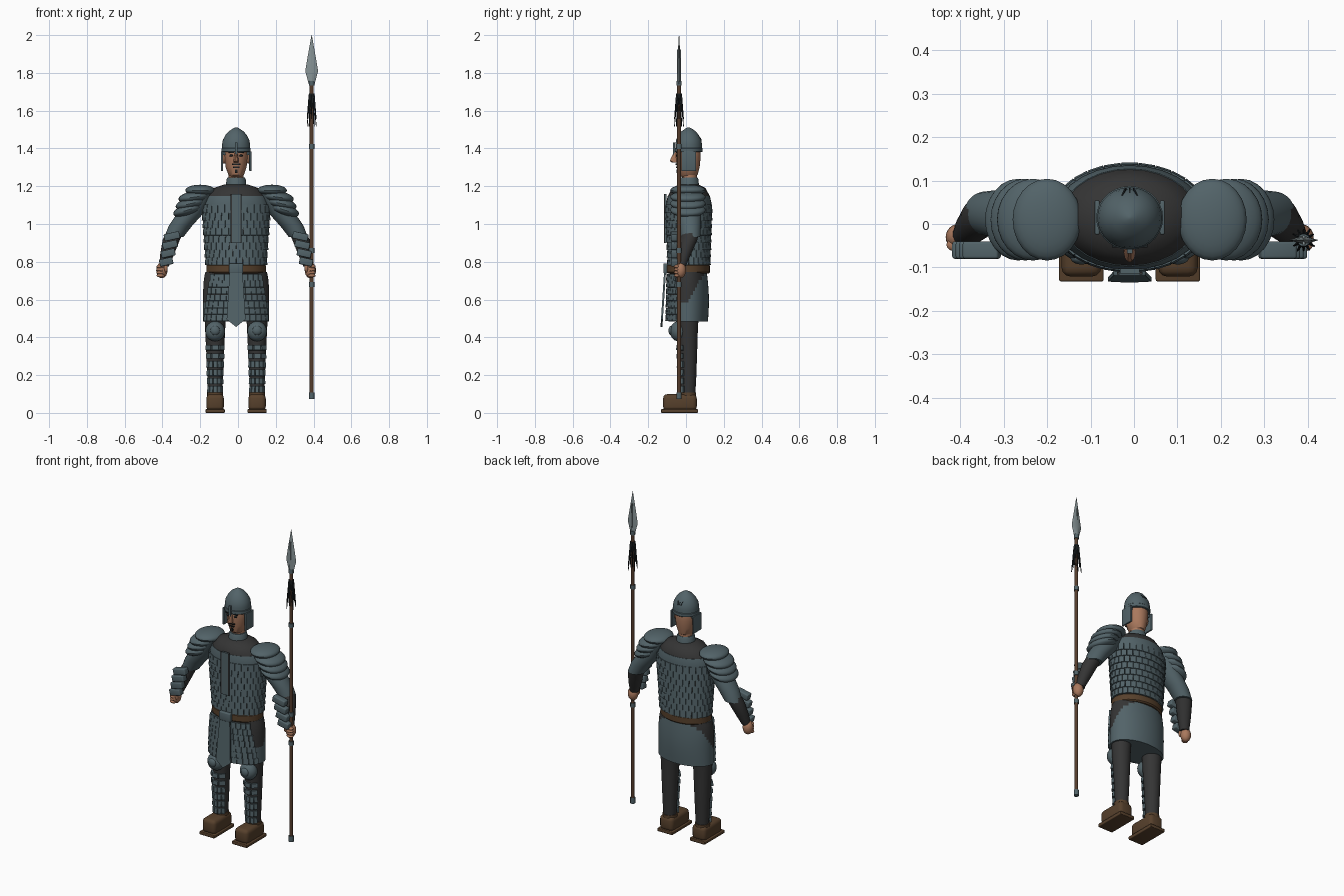
import bpy, bmesh, math
from mathutils import Matrix, Vector

cube = bpy.data.objects.get("Cube")
if cube:
    bpy.data.objects.remove(cube, do_unlink=True)

CX = -0.01          # body centre line
made = []


def colour(name, r, g, b):
    m = bpy.data.materials.new(name)
    m.use_nodes = True
    m.diffuse_color = (r, g, b, 1)
    m.node_tree.nodes["Principled BSDF"].inputs["Base Color"].default_value = (r, g, b, 1)
    return m


STEEL = colour("blue_grey_steel", 0.085, 0.125, 0.14)
CLOTH = colour("dark_cloth", 0.035, 0.035, 0.035)
LEATHER = colour("brown_leather", 0.095, 0.052, 0.025)
SKIN = colour("skin", 0.40, 0.19, 0.11)
BLADE = colour("bright_blade", 0.24, 0.29, 0.30)
WOOD = colour("shaft_wood", 0.09, 0.045, 0.025)
BLACK = colour("near_black", 0.012, 0.016, 0.018)


def finish(name, bm, *mats):
    bmesh.ops.recalc_face_normals(bm, faces=bm.faces)
    mesh = bpy.data.meshes.new(name)
    bm.to_mesh(mesh)
    bm.free()
    for m in mats:
        mesh.materials.append(m)
    ob = bpy.data.objects.new(name, mesh)
    bpy.context.collection.objects.link(ob)
    made.append(ob)
    return ob


def loft(name, rings, mat, n=28, turn=0.0):
    """Skin horizontal ellipses given as (x, y, z, rx, ry)."""
    bm = bmesh.new()
    loops = []
    for x, y, z, rx, ry in rings:
        angles = [turn + math.tau * i / n for i in range(n)]
        loops.append([bm.verts.new((x + rx * math.cos(a), y + ry * math.sin(a), z)) for a in angles])
    for lo, hi in zip(loops, loops[1:]):
        for i in range(n):
            j = (i + 1) % n
            bm.faces.new((lo[i], lo[j], hi[j], hi[i]))
    bm.faces.new(loops[0])
    bm.faces.new(loops[-1])
    return finish(name, bm, mat)


def add_box(bm, pos, size, rot=Matrix()):
    bmesh.ops.create_cube(bm, size=1, matrix=Matrix.Translation(pos) @ rot @ Matrix.Diagonal((*size, 1)))


def box(name, pos, size, mat, rot=Matrix(), bevel=0.0):
    bm = bmesh.new()
    add_box(bm, pos, size, rot)
    if bevel:
        bmesh.ops.bevel(bm, geom=bm.edges[:], offset=bevel, segments=3, profile=0.5, affect='EDGES')
    return finish(name, bm, mat)


def ball(name, pos, size, mat, rot=Matrix()):
    bm = bmesh.new()
    bmesh.ops.create_uvsphere(bm, u_segments=24, v_segments=14, radius=1,
                              matrix=Matrix.Translation(pos) @ rot @ Matrix.Diagonal((*size, 1)))
    return finish(name, bm, mat)


def plate_row(bm, x, y, z, rx, ry, start, end, n, h, thick=0.012, tilt=5):
    """Plates standing along an elliptical arc, angles in degrees."""
    step = math.radians(end - start) / n
    for i in range(n):
        a = math.radians(start) + step * (i + 0.5)
        c, s = math.cos(a), math.sin(a)
        width = step * math.hypot(rx * s, ry * c) * 0.95
        rot = Matrix.Rotation(math.atan2(s / ry, c / rx), 4, 'Z') @ Matrix.Rotation(math.radians(-tilt), 4, 'Y')
        add_box(bm, (x + rx * c, y + ry * s, z), (thick, width, h), rot)


def rod(name, x, y, z0, z1, r, mat, n=14):
    return loft(name, [(x, y, z0, r, r), (x, y, z1, r, r)], mat, n)


# Torso, scale coat and collar
loft("torso", [(CX, 0.015, z, rx, ry) for z, rx, ry in (
    (0.74, 0.15, 0.102), (0.9, 0.16, 0.11), (1.1, 0.17, 0.115), (1.15, 0.155, 0.11),
    (1.19, 0.12, 0.088), (1.21, 0.06, 0.05))], CLOTH)
loft("chest_band", [(CX, 0.015, z, rx, ry) for z, rx, ry in (
    (1.08, 0.172, 0.118), (1.11, 0.174, 0.12), (1.147, 0.158, 0.112))], STEEL)
bm = bmesh.new()
ROWS = 8
for k in range(ROWS):
    t = k / (ROWS - 1)
    off = 6.4 * (k % 2)
    plate_row(bm, CX, 0.015, 0.805 + 0.275 * t, 0.157 + 0.019 * t, 0.108 + 0.01 * t, off, off + 360, 28, 0.044)
finish("coat_scales", bm, STEEL)
box("coat_placket", (CX, -0.108, 1.03), (0.045, 0.012, 0.26), STEEL)
for s in (-1, 1):
    box("placket_edge", (CX + s * 0.026, -0.113, 1.03), (0.006, 0.006, 0.26), CLOTH)
loft("collar", [(CX, 0.015, z, r, r) for z, r in ((1.19, 0.055), (1.235, 0.051), (1.245, 0.046))], STEEL)

# Belt and buckle
loft("belt", [(CX, 0.012, z, rx, ry) for z, rx, ry in (
    (0.738, 0.15, 0.108), (0.745, 0.158, 0.115), (0.78, 0.158, 0.115), (0.788, 0.15, 0.108))], LEATHER)
box("buckle", (CX, -0.108, 0.765), (0.075, 0.024, 0.052), STEEL, bevel=0.005)

# Skirt: steel cloth with dark upper side panels
skirt_rings = []
for k in range(14):
    t = k / 13
    skirt_rings.append((CX, 0.012, 0.483 + 0.262 * t, 0.175 - 0.012 * t ** 6,
                        0.104 + 0.008 * math.sin(math.pi * t) - 0.006 * t))
skirt = loft("skirt", skirt_rings, STEEL, 56)
skirt.data.materials.append(CLOTH)
for p in skirt.data.polygons:
    if abs(p.normal.z) < 0.9 and p.center.z > 0.575 + 1.7 * max(0, p.center.y):
        p.material_index = 1
bm = bmesh.new()
for k in range(7):
    t = k / 6
    spread = 70 - 20 * t
    plate_row(bm, CX, 0.012, 0.503 + 0.215 * t, 0.177, 0.114 - 0.004 * t, 270 - spread, 270 + spread,
              12 - k // 3, 0.034)
finish("skirt_scales", bm, STEEL)

# Pointed front flap
bm = bmesh.new()
outline = ((-0.034, 0.75), (0.034, 0.75), (0.05, 0.495), (0, 0.455), (-0.05, 0.495))
flap = bm.faces.new([bm.verts.new((CX + x, -0.135 + 0.065 * (z - 0.455), z)) for x, z in outline])
ext = bmesh.ops.extrude_face_region(bm, geom=[flap])
bmesh.ops.translate(bm, vec=(0, 0.01, 0), verts=[v for v in ext["geom"] if isinstance(v, bmesh.types.BMVert)])
finish("front_flap", bm, STEEL)

# Head and face
rod("neck", CX, 0.018, 1.2, 1.3, 0.04, SKIN, 20)
loft("head", [(CX, 0.012, z, rx, ry) for z, rx, ry in (
    (1.245, 0.025, 0.03), (1.26, 0.041, 0.05), (1.3, 0.055, 0.06), (1.35, 0.061, 0.065),
    (1.4, 0.062, 0.066), (1.44, 0.045, 0.05))], SKIN)
loft("nose", [(CX, y, z, rx, ry) for y, z, rx, ry in (
    (-0.055, 1.325, 0.013, 0.018), (-0.064, 1.333, 0.014, 0.024), (-0.052, 1.385, 0.006, 0.01))], SKIN, 10)
box("mouth", (CX, -0.049, 1.301), (0.034, 0.008, 0.007), BLACK)
box("moustache", (CX, -0.051, 1.316), (0.044, 0.009, 0.006), BLACK)
box("chin_beard", (CX, -0.045, 1.28), (0.014, 0.009, 0.018), BLACK)
for s in (-1, 1):
    ball("eye", (CX + s * 0.025, -0.046, 1.362), (0.011, 0.007, 0.006), BLACK)
    box("eyebrow", (CX + s * 0.026, -0.049, 1.378), (0.03, 0.009, 0.006), BLACK)
    ball("ear", (CX + s * 0.065, 0.015, 1.345), (0.012, 0.016, 0.026), SKIN)

# Helmet
loft("helmet_dome", [(CX, 0.014, z, r, r * 0.95) for z, r in (
    (1.385, 0.074), (1.42, 0.0745), (1.445, 0.07), (1.47, 0.057), (1.49, 0.04), (1.505, 0.018), (1.512, 0.004))],
     STEEL)
loft("helmet_rim", [(CX, 0.014, z, r, r * 0.95) for z, r in ((1.38, 0.074), (1.383, 0.077), (1.4, 0.077), (1.403, 0.074))],
     STEEL)
box("nose_guard", (CX, -0.063, 1.388), (0.013, 0.01, 0.085), STEEL)
for s in (-1, 1):
    box("cheek_plate", (CX + s * 0.075, 0.015, 1.332), (0.011, 0.078, 0.105), STEEL, bevel=0.003)
    box("cheek_strap", (CX + s * 0.066, 0.015, 1.375), (0.02, 0.05, 0.02), STEEL)
for s in (-1, 0, 1):
    box("helmet_mark", (CX + s * 0.013, 0.072, 1.457), (0.004, 0.006, 0.028), BLACK,
        Matrix.Rotation(s * 0.35, 4, 'Y') @ Matrix.Rotation(0.6, 4, 'X'))

# Limbs, built once for each side
for s in (-1, 1):
    side = "left_" if s > 0 else "right_"

    def at(x):
        return CX + s * x

    # Arm
    loft(side + "sleeve", [(at(x), y, z, rx, ry) for x, y, z, rx, ry in (
        (0.17, 0.01, 1.17, 0.05, 0.06), (0.24, 0.015, 1.06, 0.07, 0.066),
        (0.295, 0.022, 0.99, 0.062, 0.057), (0.33, 0.025, 0.93, 0.05, 0.05))], STEEL)
    loft(side + "forearm", [(at(x), y, z, r, r) for x, y, z, r in (
        (0.325, 0.025, 0.955, 0.045), (0.342, 0.015, 0.92, 0.046),
        (0.365, -0.01, 0.84, 0.037), (0.382, -0.028, 0.775, 0.026))], CLOTH)
    for k in range(4):
        box(side + "bracer_plate", (at(0.34 + 0.01 * k), -0.06, 0.935 - 0.045 * k), (0.084 - 0.004 * k, 0.04, 0.038),
            STEEL, Matrix.Rotation(s * 0.22, 4, 'Y'), bevel=0.006)

    # Hand with curled fingers
    ball(side + "palm", (at(0.393), -0.03, 0.755), (0.03, 0.03, 0.042), SKIN)
    for k in range(4):
        ball(side + "finger", (at(0.4), -0.048, 0.775 - 0.016 * k), (0.021, 0.015, 0.0095), SKIN)
    ball(side + "thumb", (at(0.372), -0.05, 0.768), (0.01, 0.013, 0.024), SKIN)

    # Layered shoulder guard
    for x, z, rx, rz in ((0.19, 1.178, 0.079, 0.03), (0.222, 1.142, 0.084, 0.032),
                         (0.24, 1.108, 0.082, 0.032), (0.256, 1.074, 0.08, 0.032)):
        ball(side + "shoulder_plate", (at(x), 0.01, z), (rx, 0.094, rz), STEEL,
             Matrix.Rotation(s * (x - 0.19) * 4.5, 4, 'Y'))

    # Leg
    loft(side + "leg", [(at(0.111), y, z, r, r) for y, z, r in (
        (0.012, 0.08, 0.036), (0.013, 0.18, 0.041), (0.012, 0.32, 0.047),
        (0.01, 0.42, 0.052), (0.01, 0.54, 0.058))], CLOTH)
    ball(side + "knee_cop", (at(0.111), -0.04, 0.432), (0.052, 0.045, 0.053), STEEL)
    ball(side + "knee_boss", (at(0.111), -0.078, 0.436), (0.025, 0.015, 0.025), STEEL)
    bm = bmesh.new()
    for k in range(6):
        r = 0.04 + 0.0017 * k
        plate_row(bm, at(0.111), 0.008, 0.125 + 0.044 * k, r, r + 0.005, 205, 335, 5 if k < 4 else 3,
                  0.033 if k < 4 else 0.026, 0.012, 4)
    finish(side + "shin_plates", bm, STEEL)

    # Boot
    box(side + "boot", (at(0.111), -0.032, 0.055), (0.092, 0.178, 0.088), LEATHER, bevel=0.022)
    box(side + "sole", (at(0.111), -0.034, 0.01), (0.102, 0.196, 0.02), LEATHER, bevel=0.004)
    rod(side + "boot_cuff", at(0.111), 0.012, 0.08, 0.108, 0.042, LEATHER, 20)

# Spear
SX, SY = 0.39, -0.037
rod("spear_shaft", SX, SY, 0.085, 1.75, 0.0105, WOOD)
for z, h in ((0.09, 0.035), (0.68, 0.025), (0.86, 0.025), (1.41, 0.025), (1.745, 0.025)):
    rod("spear_band", SX, SY, z - h / 2, z + h / 2, 0.0145, STEEL)
loft("spear_blade", [(SX, SY, z, rx, ry) for z, rx, ry in (
    (1.735, 0.014, 0.011), (1.81, 0.034, 0.01), (1.87, 0.024, 0.008), (2.0, 0.001, 0.001))], BLADE, 4)
for y in (-1, 1):
    box("blade_ridge", (SX, SY + y * 0.007, 1.84), (0.006, 0.008, 0.17), BLADE)

# Tassel strands hanging round the shaft
rod("tassel_knot", SX, SY, 1.67, 1.69, 0.015, BLACK)
bm = bmesh.new()
for i in range(12):
    a = math.tau * i / 12
    length = 0.15 + 0.02 * (i % 3 - 1)
    lean = Vector((math.cos(a) * 0.1, math.sin(a) * 0.1, -1)).normalized()
    top = Vector((SX + 0.011 * math.cos(a), SY + 0.011 * math.sin(a), 1.685))
    rot = lean.to_track_quat('Z', 'Y').to_matrix().to_4x4()
    bmesh.ops.create_cone(bm, cap_ends=True, segments=6, radius1=0.005, radius2=0.002, depth=length,
                          matrix=Matrix.Translation(top + lean * length / 2) @ rot)
finish("tassel_strands", bm, BLACK)

# Smooth shading with sharp edges kept
bpy.ops.object.select_all(action='DESELECT')
for ob in made:
    ob.select_set(True)
bpy.context.view_layer.objects.active = made[0]
bpy.ops.object.shade_smooth_by_angle(angle=math.radians(35))
